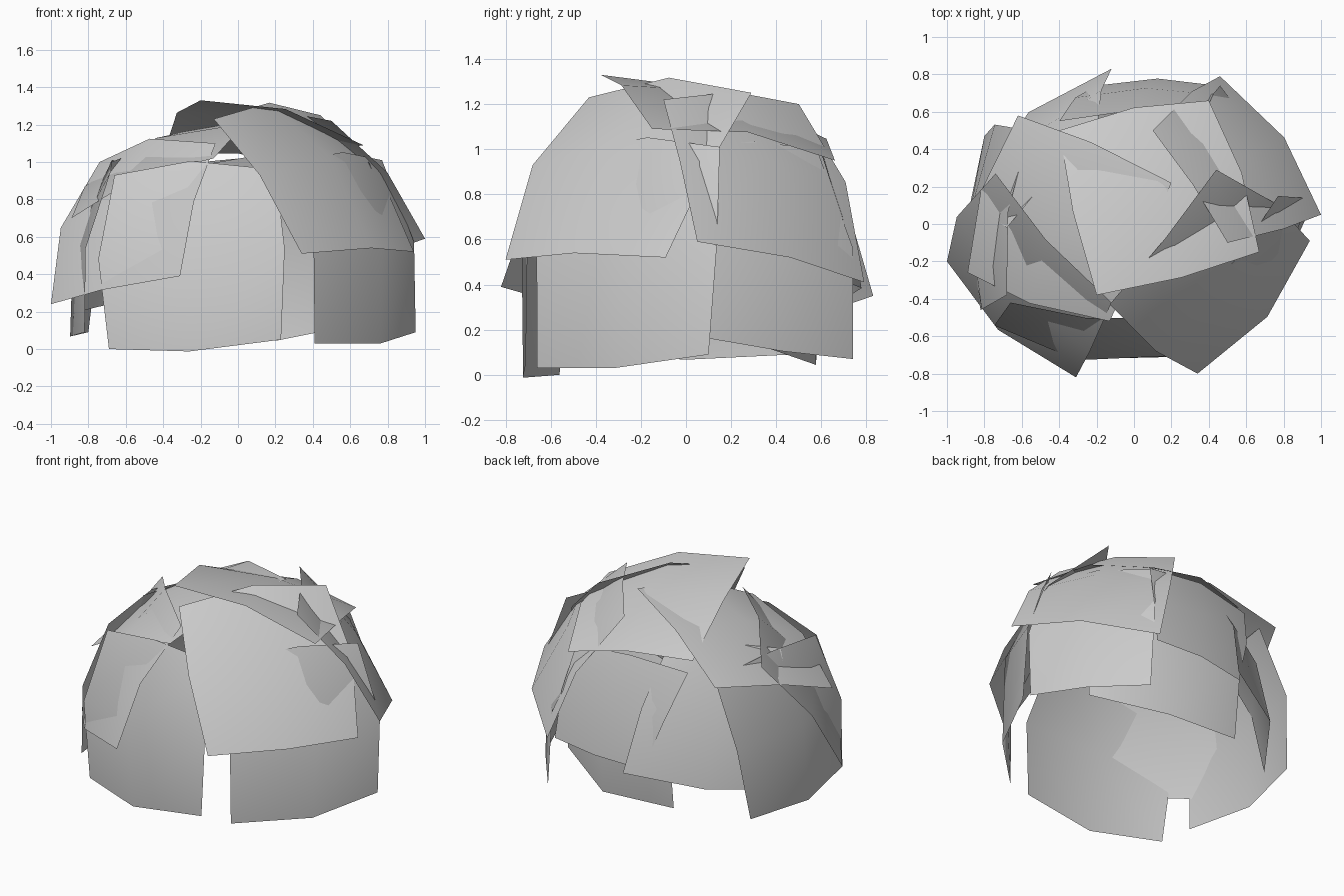
import bpy
from mathutils import Vector

if "Cube" in bpy.data.objects:
    bpy.data.objects.remove(bpy.data.objects["Cube"])

CENTRE = Vector((0, 0, 0.3))
SEG = 2


def panel(name, bl, br, tr, tl, bulge=0.75):
    """Curved square sheet: four corners, bowed outwards from the dome centre."""
    bl, br, tr, tl = [Vector(p) - CENTRE for p in (bl, br, tr, tl)]
    verts, faces = [], []
    for j in range(SEG + 1):
        v = j / SEG
        for i in range(SEG + 1):
            u = i / SEG
            weights = ((1 - u) * (1 - v), u * (1 - v), u * v, (1 - u) * v)
            p, r = Vector((0, 0, 0)), 0
            for w, c in zip(weights, (bl, br, tr, tl)):
                p += c * w
                r += c.length * w
            p *= 1 + bulge * (r / p.length - 1)
            verts.append(p + CENTRE)
    n = SEG + 1
    for j in range(SEG):
        for i in range(SEG):
            a = j * n + i
            faces.append((a, a + 1, a + n + 1, a + n))
    mesh = bpy.data.meshes.new(name)
    mesh.from_pydata(verts, [], faces)
    mesh.update()
    mesh.shade_smooth()
    ob = bpy.data.objects.new(name, mesh)
    bpy.context.collection.objects.link(ob)
    return ob


# Lower ring of upright sheets
panel("lower_front", (-.69, -.56, 0), (.23, -.71, .05), (.2, -.5, .96), (-.66, -.42, .93))
panel("lower_right", (.41, -.66, .03), (.95, .10, .09), (.77, .15, 1.01), (.28, -.47, 1.0))
panel("lower_back_right", (.85, .05, .17), (.49, .74, .07), (.33, .58, 1.0), (.7, .0, 1.0))
panel("lower_back_inner", (.63, .33, .13), (-.31, .57, .07), (-.22, .5, .98), (.5, .28, 1.0))
panel("lower_left", (-.8, .47, .09), (-.82, -.46, .09), (-.68, -.38, .95), (-.56, .5, .96))

# Middle ring, leaning inwards and overlapping
panel("upper_front_right", (.34, -.8, .51), (.94, -.09, .52), (.44, .29, 1.25), (-.13, -.43, 1.23))
panel("upper_front_left", (-1, -.2, .24), (-.31, -.82, .39), (-.12, -.42, 1.1), (-.74, .27, 1.0))
panel("upper_back_right", (1, .05, .59), (.46, .79, .41), (.1, .5, 1.2), (.5, -.1, 1.22))
panel("upper_back_left", (-.12, .83, .35), (-.85, .2, .2), (-.68, -.02, 1.0), (-.2, .48, 1.07))
panel("middle_back", (.44, .74, .4), (-.2, .74, .36), (-.4, .55, .98), (.38, .6, .98), 0.6)

# Roof sheets
panel("roof_left", (-.62, .58, .95), (-.89, -.26, .70), (-.13, -.52, 1.02), (.2, .22, 1.25))
panel("roof_top", (-.2, -.38, 1.33), (.67, -.15, 1.09), (.4, .66, .95), (-.4, .5, 1.04))
